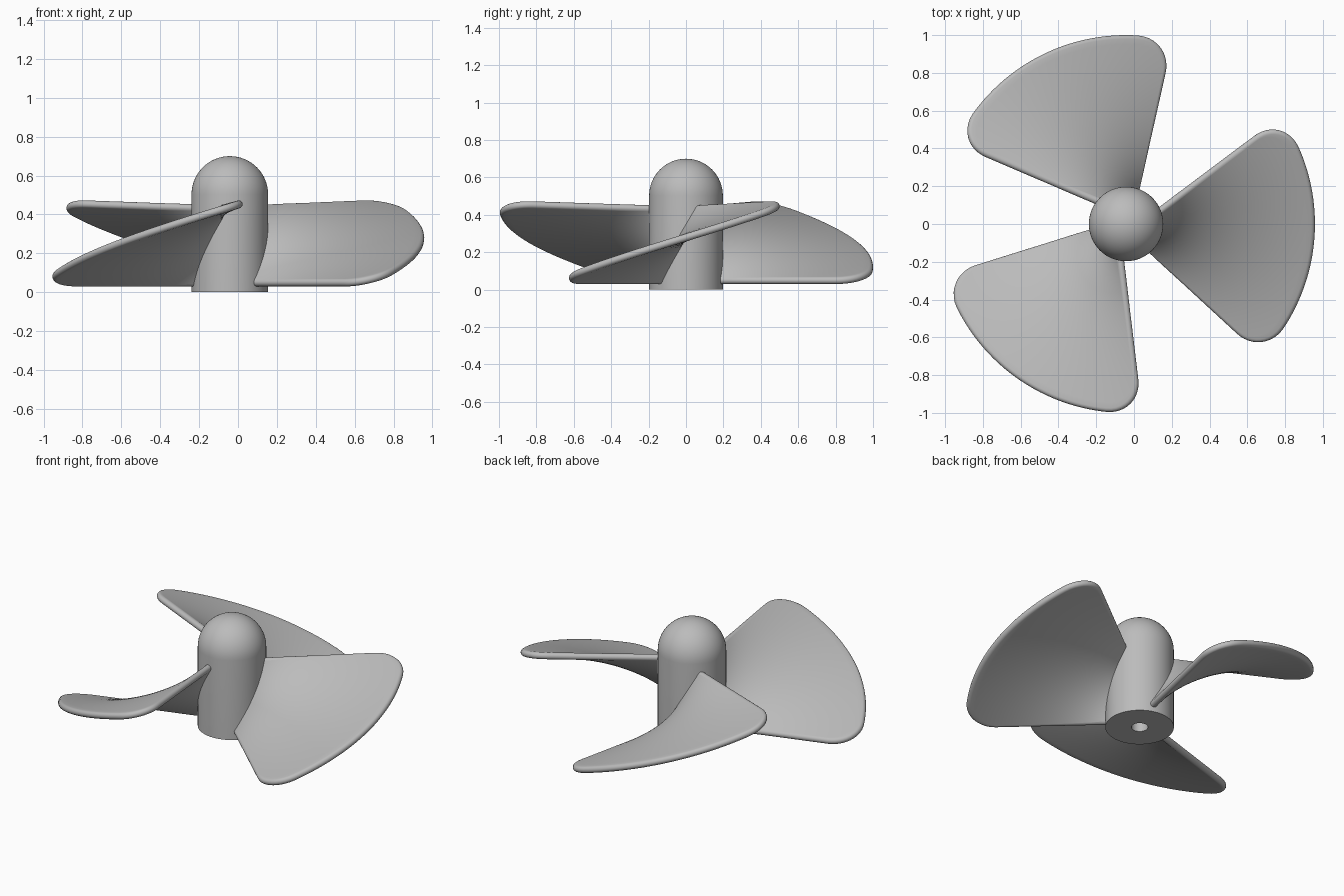
import bpy, bmesh, math
from mathutils import Vector

cube = bpy.data.objects.get("Cube")
if cube:
    bpy.data.objects.remove(cube, do_unlink=True)

CENTRE = (-0.042, 0, 0)
HUB_R, HUB_H = 0.197, 0.70
BORE_R, BORE_H = 0.048, 0.40
HALF = 0.02                 # half the blade thickness
COLS, ROWS, BEAD = 48, 30, 8

grey = bpy.data.materials.new("grey_metal")
grey.use_nodes = True
grey.diffuse_color = (0.5, 0.5, 0.5, 1)
grey.node_tree.nodes["Principled BSDF"].inputs["Base Color"].default_value = grey.diffuse_color


def finish(bm, name):
    bmesh.ops.remove_doubles(bm, verts=bm.verts[:], dist=1e-5)
    bmesh.ops.recalc_face_normals(bm, faces=bm.faces[:])
    mesh = bpy.data.meshes.new(name)
    bm.to_mesh(mesh)
    bm.free()
    mesh.materials.append(grey)
    return mesh


def place(mesh, name, turn=0):
    obj = bpy.data.objects.new(name, mesh)
    obj.location = CENTRE
    obj.rotation_euler.z = turn
    bpy.context.collection.objects.link(obj)
    return obj


# Hub: turned profile with a domed nose and a blind shaft bore
def build_hub():
    bm = bmesh.new()
    profile = [(0, BORE_H), (BORE_R, BORE_H), (BORE_R, 0), (HUB_R, 0)]
    for k in range(17):
        a = math.pi / 2 * k / 16
        profile.append((HUB_R * math.cos(a), HUB_H - HUB_R + HUB_R * math.sin(a)))
    verts = [bm.verts.new((r, 0, z)) for r, z in profile]
    edges = [bm.edges.new(pair) for pair in zip(verts, verts[1:])]
    bmesh.ops.spin(bm, geom=verts + edges, cent=(0, 0, 0), axis=(0, 0, 1),
                   angle=2 * math.pi, steps=64, use_merge=False)
    return finish(bm, "hub")


# Blade mid-surface: t runs across the chord, s from root to tip
def blade_point(t, s):
    corner = max(0, 1 - min(t, 1 - t) / 0.125)
    tip = 0.98 - 0.155 * (1 - math.sqrt(1 - corner ** 2))
    r = 0.12 + (tip - 0.12) * s
    low = math.radians(-42.6) + math.asin(-0.01 / r)
    high = math.radians(36.8) + math.asin(-0.053 / r)
    a = low + (high - low) * t
    rise = 0.375 + 0.033 * r
    return Vector((r * math.cos(a), r * math.sin(a), 0.05 + rise * t))


# Blade: twisted sheet thickened both ways, closed by a round bead
def build_blade():
    bm = bmesh.new()
    grid = [[bm.verts.new(blade_point((1 - math.cos(math.pi * i / COLS)) / 2, j / ROWS))
             for j in range(ROWS + 1)] for i in range(COLS + 1)]
    cells = [(i, j) for i in range(COLS) for j in range(ROWS)]
    for i, j in cells:
        bm.faces.new((grid[i][j], grid[i][j + 1], grid[i + 1][j + 1], grid[i + 1][j]))
    bm.normal_update()
    mid = [[(v.co.copy(), v.normal.copy()) for v in col] for col in grid]
    bm.clear()

    top = [[bm.verts.new(p + n * HALF) for p, n in col] for col in mid]
    bottom = [[bm.verts.new(p - n * HALF) for p, n in col] for col in mid]
    for side in (top, bottom):
        for i, j in cells:
            bm.faces.new((side[i][j], side[i][j + 1], side[i + 1][j + 1], side[i + 1][j]))

    loop = [(i, 0) for i in range(COLS)] + [(COLS, j) for j in range(ROWS)]
    loop += [(i, ROWS) for i in range(COLS, 0, -1)] + [(0, j) for j in range(ROWS, 0, -1)]
    rings = []
    for k, (i, j) in enumerate(loop):
        before, after = loop[k - 1], loop[(k + 1) % len(loop)]
        p, n = mid[i][j]
        along = mid[after[0]][after[1]][0] - mid[before[0]][before[1]][0]
        out = n.cross(along).normalized()
        arc = [math.pi * b / BEAD for b in range(1, BEAD)]
        bead = [bm.verts.new(p + (n * math.cos(a) + out * math.sin(a)) * HALF) for a in arc]
        rings.append([top[i][j]] + bead + [bottom[i][j]])
    for k, ring in enumerate(rings):
        prev = rings[k - 1]
        for b in range(BEAD):
            bm.faces.new((prev[b], ring[b], ring[b + 1], prev[b + 1]))
    return finish(bm, "blade")


parts = [place(build_hub(), "hub")]
blade = build_blade()
for k in range(3):
    parts.append(place(blade, f"blade_{k + 1}", k * 2 * math.pi / 3))

# Smooth shading with the hub rim kept sharp
bpy.ops.object.select_all(action='DESELECT')
for obj in parts[:2]:
    obj.select_set(True)
bpy.context.view_layer.objects.active = parts[0]
bpy.ops.object.shade_smooth_by_angle(angle=math.radians(40))
